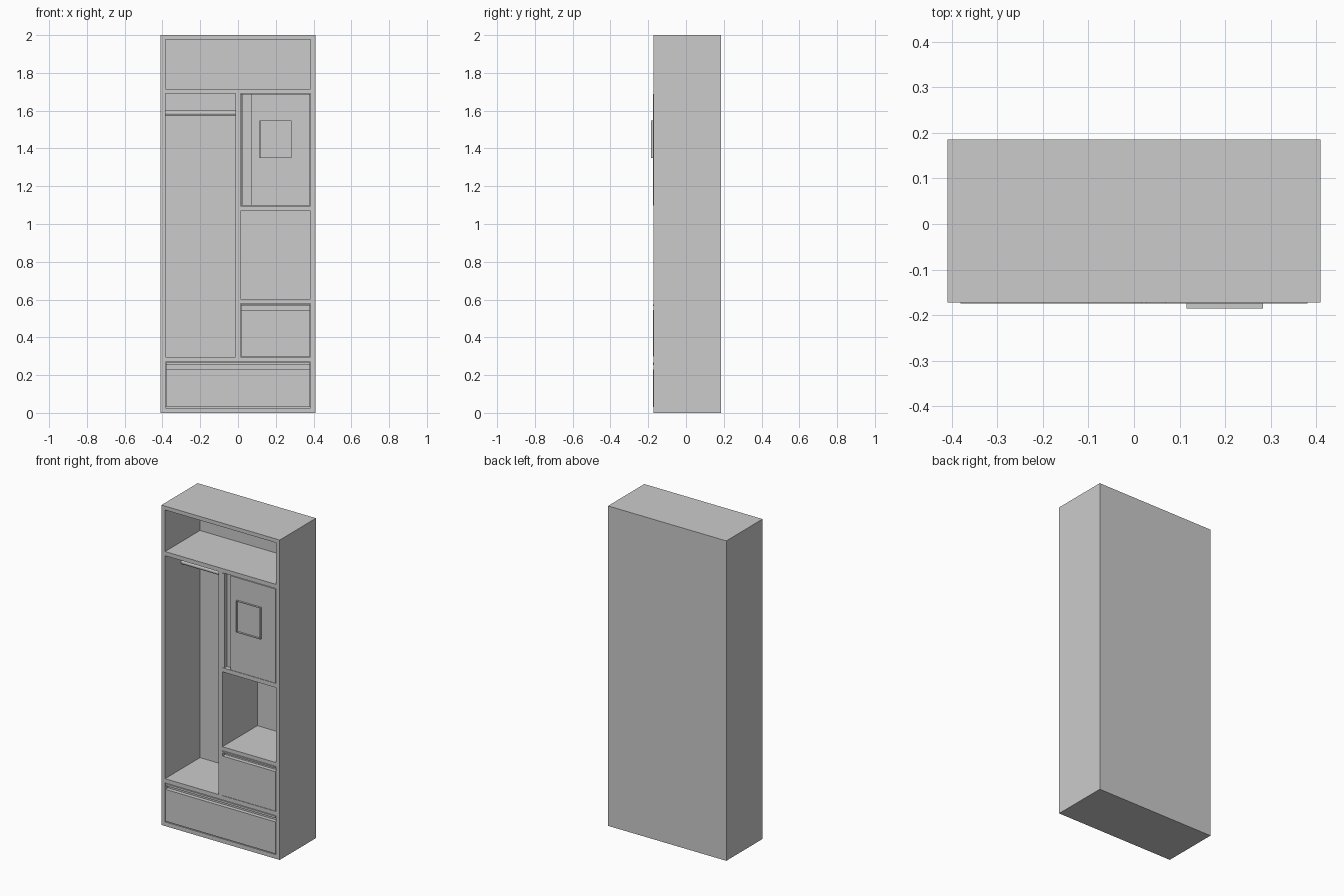
import bpy, bmesh, math
from mathutils import Matrix, Vector

if "Cube" in bpy.data.objects:
    bpy.data.objects.remove(bpy.data.objects["Cube"])

W, IN, DIV = 0.409, 0.384, 0.013       # half width, inner half width, half divider
FRONT, BACK, INNER = -0.172, 0.186, 0.173
FACE = -0.174                          # fronts sit slightly proud of the carcass


def finish(name, bm):
    bmesh.ops.recalc_face_normals(bm, faces=bm.faces[:])
    mesh = bpy.data.meshes.new(name)
    bm.to_mesh(mesh)
    bm.free()
    ob = bpy.data.objects.new(name, mesh)
    bpy.context.collection.objects.link(ob)
    return ob


def add_box(bm, x, y, z):
    """Add a box given (min, max) ranges."""
    size = [r[1] - r[0] for r in (x, y, z)]
    mid = [(r[0] + r[1]) / 2 for r in (x, y, z)]
    m = Matrix.Translation(mid) @ Matrix.Diagonal((*size, 1))
    bmesh.ops.create_cube(bm, size=1, matrix=m)


def boxes(name, *ranges):
    bm = bmesh.new()
    for r in ranges:
        add_box(bm, *r)
    return finish(name, bm)


def extrude_profile(name, points, offset):
    bm = bmesh.new()
    face = bm.faces.new([bm.verts.new(p) for p in points])
    out = bmesh.ops.extrude_face_region(bm, geom=[face], use_keep_orig=True)
    verts = [v for v in out["geom"] if isinstance(v, bmesh.types.BMVert)]
    bmesh.ops.translate(bm, verts=verts, vec=Vector(offset))
    return finish(name, bm)


def grooved(start, g0, g1, end, depth=0.025, thick=0.04):
    """Cross-section (u, y) of a front panel with a finger groove g0..g1."""
    f = FACE
    return [(start, f), (g0, f), (g0, f + depth), (g1, f + depth),
            (g1, f), (end, f), (end, f + thick), (start, f + thick)]


# Carcass: solid block with the compartments cut out
carcass = boxes("carcass", ((-W, W), (FRONT, BACK), (0, 2)))
depth = (-0.3, INNER)
right = (DIV, IN)
cutter = boxes("compartment_cutter",
               ((-IN, IN), depth, (1.716, 1.976)),
               ((-IN, -DIV), depth, (0.296, 1.69)),
               (right, depth, (1.096, 1.69)),
               (right, depth, (0.602, 1.07)),
               (right, depth, (0.296, 0.578)),
               ((-IN, IN), depth, (0.026, 0.27)))
cutter.hide_render = True
mod = carcass.modifiers.new("compartments", 'BOOLEAN')
mod.operation = 'DIFFERENCE'
mod.solver = 'EXACT'
mod.object = cutter
bpy.context.view_layer.objects.active = carcass
bpy.ops.object.modifier_apply(modifier=mod.name)
bpy.data.objects.remove(cutter)

# Door with a vertical finger groove
z0, z1 = 1.099, 1.687
extrude_profile("door", [(u, y, z0) for u, y in grooved(0.016, 0.027, 0.069, 0.381)],
                (0, 0, z1 - z0))

# Drawer fronts with horizontal finger grooves
for name, xr, prof in (
        ("small_drawer_front", (0.016, 0.381), grooved(0.299, 0.545, 0.566, 0.575)),
        ("wide_drawer_front", (-0.381, 0.381), grooved(0.032, 0.231, 0.254, 0.267))):
    extrude_profile(name, [(xr[0], y, u) for u, y in prof], (xr[1] - xr[0], 0, 0))

# Thin mirror rim standing out from the door
x0, x1, z0, z1, t = 0.115, 0.283, 1.35, 1.547, 0.003
ry = (-0.186, FACE)
boxes("mirror_rim",
      ((x0, x0 + t), ry, (z0, z1)), ((x1 - t, x1), ry, (z0, z1)),
      ((x0 + t, x1 - t), ry, (z0, z0 + t)), ((x0 + t, x1 - t), ry, (z1 - t, z1)))

# Hanging rod in the tall compartment
bpy.ops.mesh.primitive_cylinder_add(vertices=24, radius=0.0145, depth=IN - DIV,
                                    location=(-(IN + DIV) / 2, 0, 1.588),
                                    rotation=(0, math.pi / 2, 0))
bpy.context.object.name = "hanging_rod"
bpy.ops.object.shade_smooth_by_angle()
